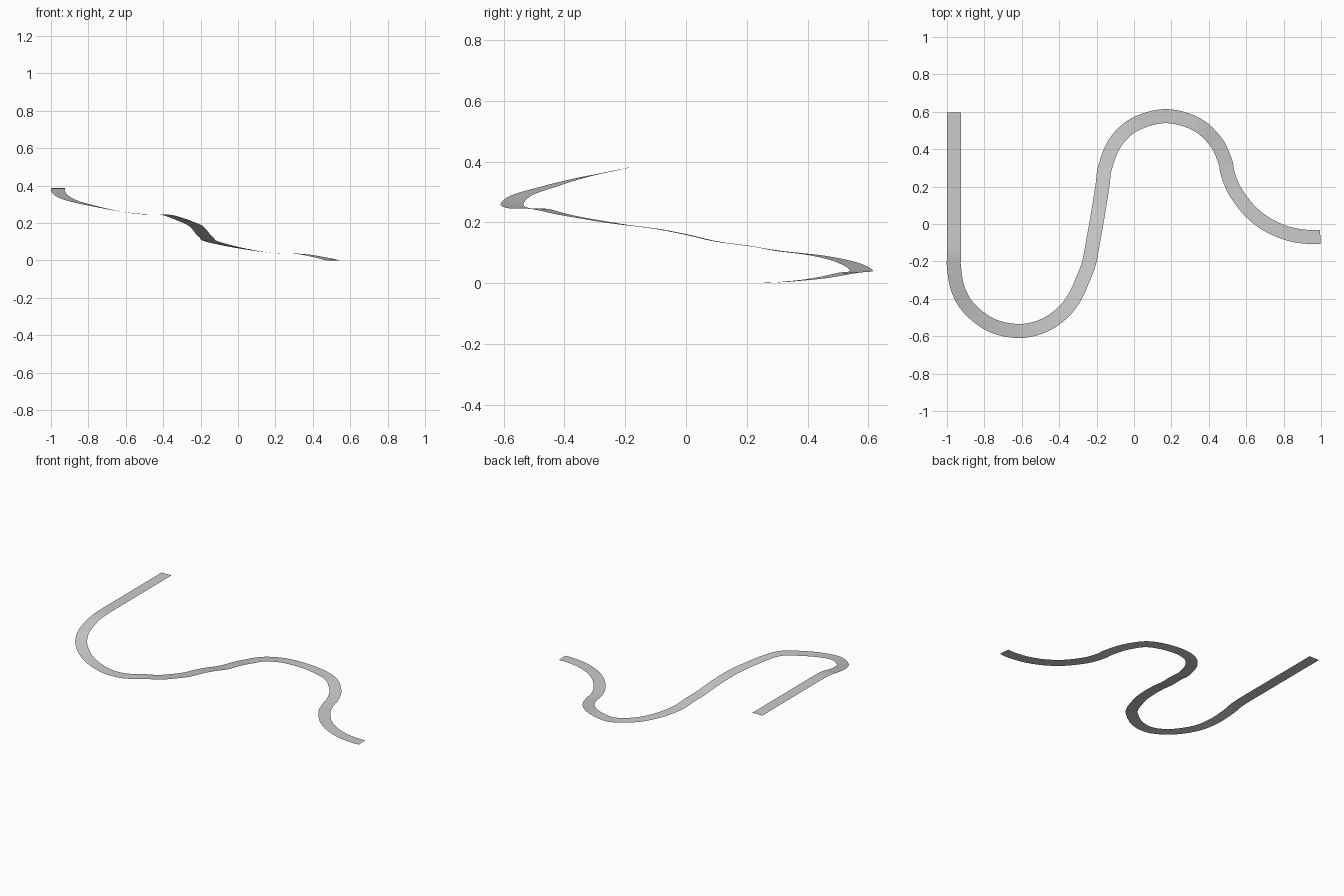
import bpy, bmesh, math
from mathutils import Vector

if "Cube" in bpy.data.objects:
    bpy.data.objects.remove(bpy.data.objects["Cube"])

WIDTH, STEPS = 0.075, 6


def arc(cx, cy, r, stations):
    """Path points on a plan-view arc; stations are (angle in degrees, height)."""
    return [Vector((cx + r * math.cos(math.radians(a)), cy + r * math.sin(math.radians(a)), z))
            for a, z in stations]


def smooth_path(pts):
    """Catmull-Rom resampling through all points."""
    p = [2 * pts[0] - pts[1]] + pts + [2 * pts[-1] - pts[-2]]
    out = []
    for i in range(1, len(p) - 2):
        a, b, c, d = p[i - 1:i + 3]
        for k in range(STEPS):
            t = k / STEPS
            out.append(0.5 * (2 * b + (c - a) * t + (2 * a - 5 * b + 4 * c - d) * t ** 2
                              + (3 * b - a - 3 * c + d) * t ** 3))
    return out + [pts[-1]]


# upper straight
path = [Vector((-0.9625, y, z)) for y, z in
        ((0.595, 0.388), (0.35, 0.388), (0.15, 0.388), (0, 0.388), (-0.07, 0.388),
         (-0.13, 0.386), (-0.18, 0.381))]
# first bend
path += arc(-0.62, -0.2295, 0.3425, ((180, 0.371), (200, 0.346), (220, 0.318), (245, 0.289),
                                     (270, 0.26), (292, 0.246)))
# easing out of the bend into the sloping straight
path += [Vector(v) for v in ((-0.39, -0.482, 0.244), (-0.322, -0.40, 0.225), (-0.275, -0.30, 0.207),
                             (-0.241, -0.21, 0.193), (-0.22, -0.10, 0.179), (-0.202, 0, 0.16),
                             (-0.185, 0.10, 0.137), (-0.168, 0.21, 0.122))]
# second bend
path += arc(0.17, 0.248, 0.329, ((170, 0.106), (145, 0.09), (120, 0.067), (90, 0.041),
                                 (60, 0.034), (35, 0.016), (15, 0.005)))
# final level bend
path += arc(0.955, 0.403, 0.473, ((194.5, 0.002), (202, 0), (210, 0), (225, 0), (240, 0),
                                  (255, 0), (268, 0), (275, 0)))

# flat ribbon swept along the path
line = smooth_path(path)
bm = bmesh.new()
prev = None
for i, p in enumerate(line):
    t = line[min(i + 1, len(line) - 1)] - line[max(i - 1, 0)]
    side = Vector((-t.y, t.x, 0)).normalized() * WIDTH / 2
    z = max(p.z, 0)
    pair = [bm.verts.new((p.x + s * side.x, p.y + s * side.y, z)) for s in (1, -1)]
    if prev:
        bm.faces.new((prev[0], prev[1], pair[1], pair[0]))
    prev = pair
for f in bm.faces:
    f.smooth = True
mesh = bpy.data.meshes.new("winding_road")
bm.to_mesh(mesh)
bm.free()
bpy.context.collection.objects.link(bpy.data.objects.new("winding_road", mesh))
